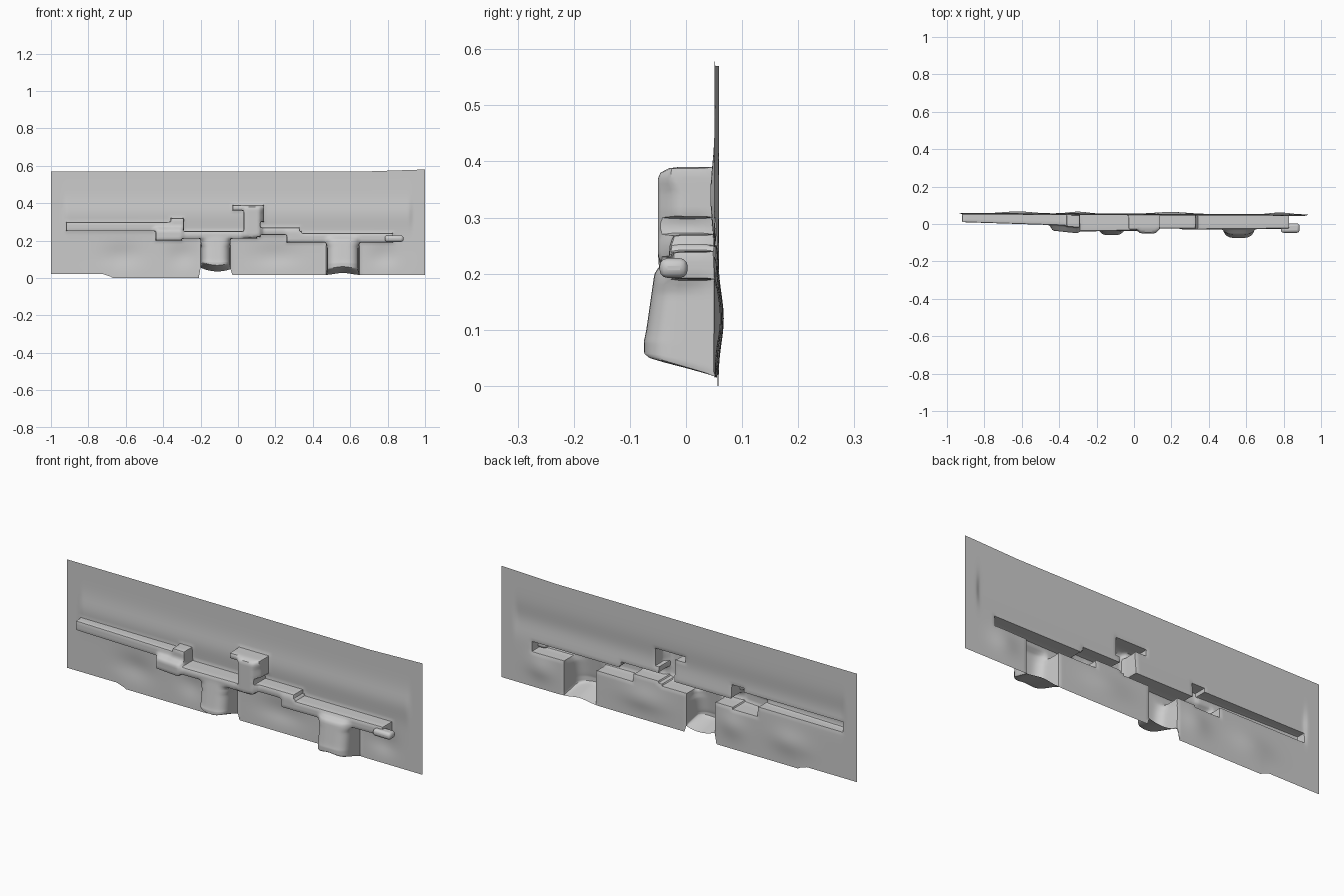
import bpy, bmesh, math

if "Cube" in bpy.data.objects:
    bpy.data.objects.remove(bpy.data.objects["Cube"])

STEP = 0.01
# raised parts of the relief: x0, x1, z0, z1, front depth at left and right end
LEDGES = [
    (-0.92, -0.30, 0.25, 0.30, 0.010, -0.010),   # upper left ledge
    (-0.36, -0.29, 0.24, 0.32, -0.015, -0.020),  # step at its end
    (-0.44, -0.30, 0.20, 0.26, -0.035, -0.050),  # lump under the step
    (-0.30, 0.10, 0.21, 0.25, -0.040, -0.035),   # middle ledge
    (0.10, 0.33, 0.23, 0.27, -0.025, -0.025),    # inner right ledge
    (0.26, 0.34, 0.19, 0.25, -0.030, -0.030),    # step down
    (0.27, 0.83, 0.19, 0.24, -0.030, -0.025),    # lower right ledge
    (-0.03, 0.14, 0.36, 0.39, -0.030, -0.030),   # bracket cap
    (0.03, 0.12, 0.22, 0.38, -0.050, -0.050),    # bracket stem
    (0.10, 0.14, 0.30, 0.38, -0.020, -0.020),    # bracket side
]
POSTS = [
    (-0.20, -0.04, 0.0, 0.23, -0.060, -0.060),
    (0.47, 0.65, 0.0, 0.21, -0.075, -0.075),
]


def bottom(x):
    """Lower outline of the wall."""
    if x < -0.68:
        return 0.02 * min(1, (-0.66 - x) / 0.06)
    if x < -0.205:
        return 0.0
    if x < -0.035:
        return 0.035 + 0.02 * ((x + 0.11) / 0.09) ** 2
    return 0.015 + 0.012 * math.exp(-((x - 0.56) / 0.06) ** 2)


def top(x):
    return 0.57 + (0.01 * (x - 0.7) / 0.3 if x > 0.7 else 0)


def wall_y(x, z):
    """Gently uneven sheet, bulging back in the lower panels."""
    y = 0.055 - 0.004 * x
    for cx, w in ((-0.62, 0.10), (-0.30, 0.07), (0.2, 0.12), (0.78, 0.07)):
        y += 0.010 * math.exp(-((x - cx) / w) ** 2 - ((z - 0.12) / 0.06) ** 2)
    if abs(x) < 0.93:
        y -= 0.008 * math.exp(-((z - 0.34) / 0.07) ** 2)
    return y


def inside(p, x, z, tol=1e-4):
    return p[0] - tol <= x <= p[1] + tol and p[2] - tol <= z <= p[3] + tol


# flat sheet grid
bm = bmesh.new()
nx, nz = 200, 57
rows = [[bm.verts.new((-1 + i * STEP, 0, j * STEP)) for i in range(nx + 1)]
        for j in range(nz + 1)]
for j in range(nz):
    for i in range(nx):
        bm.faces.new((rows[j][i], rows[j][i + 1], rows[j + 1][i + 1], rows[j + 1][i]))
sheet_verts = set(bm.verts)

# push the parts out of the sheet as one hollow shell
raised = []
for f in bm.faces:
    c = f.calc_center_median()
    if any(inside(p, c.x, c.z) for p in LEDGES + POSTS):
        raised.append(f)
out = bmesh.ops.extrude_face_region(bm, geom=raised)
bmesh.ops.delete(bm, geom=[f for f in raised if f.is_valid], context='FACES_ONLY')
front = {g for g in out["geom"] if isinstance(g, bmesh.types.BMVert)}

for v in bm.verts:
    x, z = v.co.x, v.co.z
    y = wall_y(x, z)
    lift = 0.0
    if v in front:
        y = 0.04
        for p in LEDGES:
            if inside(p, x, z):
                t = (x - p[0]) / (p[1] - p[0])
                y = min(y, p[4] + t * (p[5] - p[4]))
        for p in POSTS:
            if inside(p, x, z):
                u = (2 * x - p[0] - p[1]) / (p[1] - p[0])
                d = p[4] + 0.02 * max(0, z - 0.07) / 0.14 + 0.03 * u ** 4
                y = min(y, d)
                lift = 0.03 * max(0, 1 - z / 0.08)
                if z < 0.18:
                    v.co.x -= 0.008 * u
    # fit the grid to the wall outline
    if z < 0.1:
        z = bottom(x) + z * (0.1 - bottom(x)) / 0.1
    elif z > 0.42:
        z = 0.42 + (z - 0.42) * (top(x) - 0.42) / 0.15
    v.co.y = y
    v.co.z = z + lift

# split the long side walls, soften the raised parts, drop loose geometry
sides = [e for e in bm.edges if (e.verts[0] in front) != (e.verts[1] in front)]
bmesh.ops.subdivide_edges(bm, edges=sides, cuts=4, use_grid_fill=True)
inner = [v for v in bm.verts if not v.is_boundary]
for _ in range(2):
    bmesh.ops.smooth_vert(bm, verts=inner, factor=0.5, use_axis_x=True,
                          use_axis_y=True, use_axis_z=True)
bmesh.ops.delete(bm, geom=[v for v in bm.verts if not v.link_faces], context='VERTS')
bmesh.ops.recalc_face_normals(bm, faces=bm.faces[:])
me = bpy.data.meshes.new("wall_relief")
bm.to_mesh(me)
bm.free()
wall = bpy.data.objects.new("wall_relief", me)
bpy.context.collection.objects.link(wall)

# free end of the lower right ledge
bpy.ops.mesh.primitive_cube_add(size=1, location=(0.835, -0.022, 0.21))
tip = bpy.context.object
tip.name = "ledge_tip"
tip.scale = (0.10, 0.05, 0.035)
bpy.ops.object.transform_apply(location=False, rotation=False, scale=True)
bev = tip.modifiers.new("round", 'BEVEL')
bev.width = 0.014
bev.segments = 3

for ob in (wall, tip):
    bpy.ops.object.select_all(action='DESELECT')
    ob.select_set(True)
    bpy.context.view_layer.objects.active = ob
    bpy.ops.object.shade_smooth_by_angle(angle=math.radians(40))
